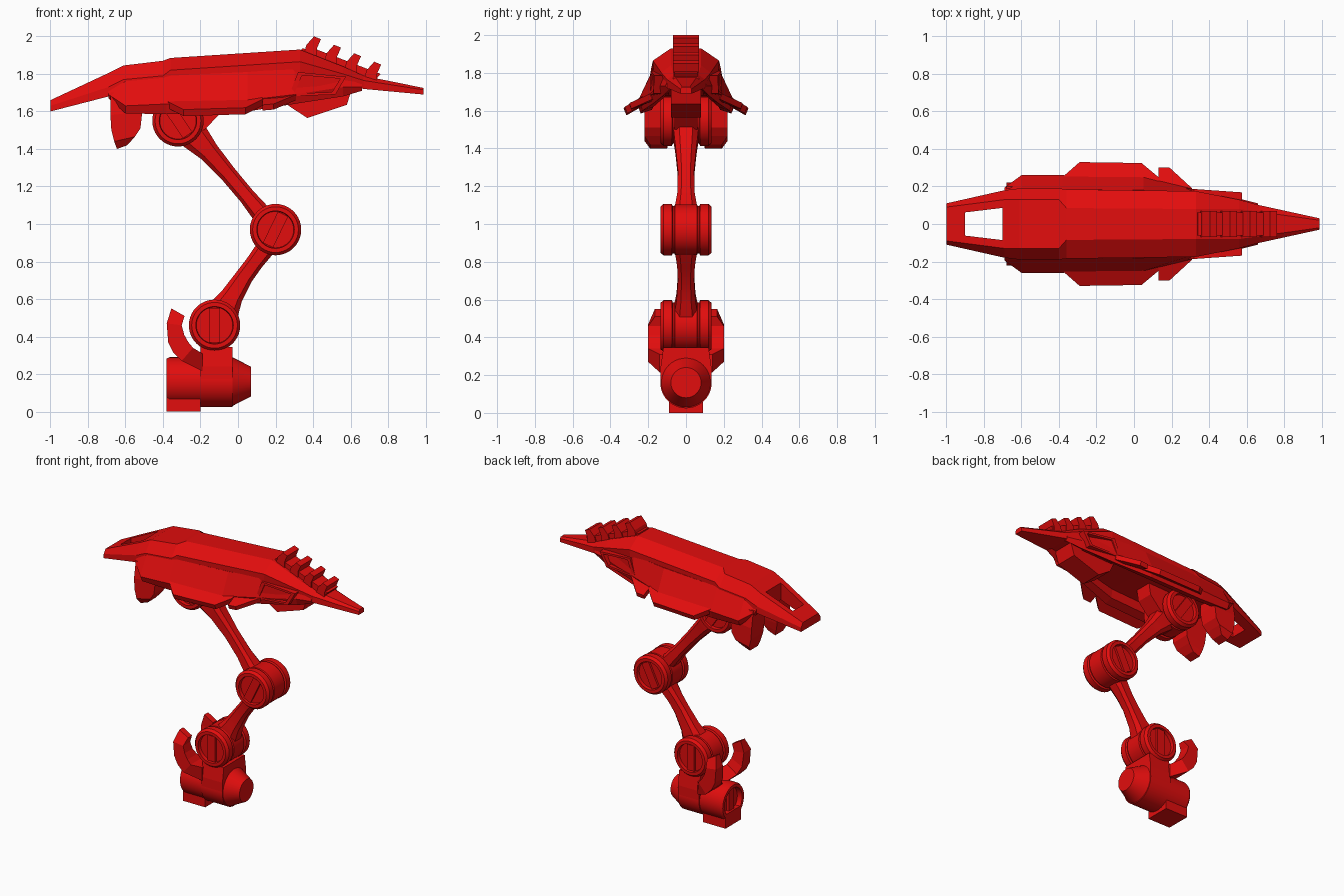
import bpy, bmesh, math
from mathutils import Vector

if "Cube" in bpy.data.objects:
    bpy.data.objects.remove(bpy.data.objects["Cube"])

red = bpy.data.materials.new("bright_red")
red.diffuse_color = (0.76, 0.004, 0.004, 1)
red.use_nodes = True
red.node_tree.nodes["Principled BSDF"].inputs["Base Color"].default_value = red.diffuse_color


def loft(name, rings, mirror=False, smooth=None):
    """Skin equal-sized rings of 3D points, cap both ends, optionally mirror across y."""
    bm = bmesh.new()
    for s in ((1, -1) if mirror else (1,)):
        vs = [[bm.verts.new((p[0], s * p[1], p[2])) for p in r] for r in rings]
        n = len(rings[0])
        for a, b in zip(vs, vs[1:]):
            for i in range(n):
                j = (i + 1) % n
                bm.faces.new((a[i], a[j], b[j], b[i]))
        bm.faces.new(vs[0])
        bm.faces.new(vs[-1])
    bmesh.ops.recalc_face_normals(bm, faces=bm.faces)
    me = bpy.data.meshes.new(name)
    bm.to_mesh(me)
    bm.free()
    me.materials.append(red)
    ob = bpy.data.objects.new(name, me)
    bpy.context.collection.objects.link(ob)
    if smooth:
        bpy.ops.object.select_all(action='DESELECT')
        ob.select_set(True)
        bpy.context.view_layer.objects.active = ob
        bpy.ops.object.shade_smooth_by_angle(angle=math.radians(smooth))
    return ob


def slab(name, xz, y0, y1, mirror=False):
    return loft(name, [[(x, y, z) for x, z in xz] for y in (y0, y1)], mirror)


def plate(name, pts, off):
    return loft(name, [pts, [tuple(Vector(p) + Vector(off)) for p in pts]], True)


def lathe(name, prof, c, axis, n=40):
    rings = []
    for r, h in prof:
        ring = []
        for i in range(n):
            a = 2 * math.pi * i / n
            u, v = r * math.cos(a), r * math.sin(a)
            ring.append((c[0] + h, c[1] + u, c[2] + v) if axis == 'x'
                        else (c[0] + u, c[1] + h, c[2] + v))
        rings.append(ring)
    return loft(name, rings, smooth=25)


def hull(name, secs):
    """Symmetric hull: every section is x plus the right half outline, top to bottom."""
    rings = []
    for x, half in secs:
        rings.append([(x, y, z) for y, z in half] + [(x, -y, z) for y, z in reversed(half)])
    return loft(name, rings)


def joint(name, x, z, tilt):
    """Three-disc hinge with recessed caps and a bar across each cap."""
    half = [(.125, .062), (.125, .07), (.137, .075), (.137, .118), (.122, .136),
            (.1, .136), (.097, .112), (.01, .112)]
    prof = [(r, -h) for r, h in reversed(half)] + [(.134, -.058), (.134, .058)] + half
    lathe(name, prof, (x, 0, z), 'y')
    c, s = math.cos(tilt), math.sin(tilt)
    bar = [(x + u * c - v * s, z + u * s + v * c)
           for u, v in ((-.03, -.092), (.03, -.092), (.03, .092), (-.03, .092))]
    slab(name + "_cap_bar", bar, .1, .127, True)


def arm(name, a, b, stations):
    """Waisted eight-sided strut between two hinges: (t, half width, half depth, offset)."""
    a, b = Vector((a[0], 0, a[1])), Vector((b[0], 0, b[1]))
    d = (b - a).normalized()
    n = Vector((-d.z, 0, d.x))
    rings = []
    for t, w, y, o in stations:
        m = a.lerp(b, t) + n * o
        rings.append([tuple(m + n * w * p + Vector((0, y * q, 0))) for p, q in
                      ((1, .55), (.6, 1), (-.6, 1), (-1, .55), (-1, -.55), (-.6, -1), (.6, -1), (1, -.55))])
    loft(name, rings, smooth=25)


def guard(name, stations):
    """Pair of curved prongs: (outer x, z, inner x, z, inner y, outer y)."""
    loft(name, [[(a, y0, b), (a, y1, b), (c, y1, d), (c, y0, d)]
                for a, b, c, d, y0, y1 in stations], True)


# Base: foot, motor drum, neck and curved guard
slab("foot", [(-.38, 0), (-.2, 0), (-.2, .1), (-.38, .1)], -.09, .09)
lathe("base_drum", [(.01, -.345), (.095, -.345), (.1, -.38), (.122, -.38), (.13, -.365), (.13, -.2),
                    (.136, -.2), (.136, -.03), (.13, -.03), (.08, .068), (.01, .068)], (0, 0, .16), 'x')
loft("base_drum_bar", [[(x, -.03, .07), (x, .03, .07), (x, .03, .25), (x, -.03, .25)] for x in (-.365, -.33)])
loft("base_neck", [[(x, y, z) for y, z in ((-.135, .16), (.135, .16), (.135, .24), (.12, .345),
                                           (-.12, .345), (-.135, .24))] for x in (-.2, -.03)])
guard("base_guard", [(-.19, .215, -.19, .31, 0, .14), (-.3, .27, -.24, .34, 0, .2),
                     (-.345, .315, -.265, .37, .09, .2), (-.372, .37, -.287, .41, .11, .2),
                     (-.38, .47, -.3, .46, .12, .2), (-.355, .55, -.285, .51, .12, .165)])

# Arm: three hinges and two waisted struts
low, mid, top = (-.125, .46), (.2, .97), (-.32, 1.55)
joint("base_hinge", *low, 0)
joint("elbow_hinge", *mid, -.45)
joint("shoulder_hinge", *top, .6)
arm("lower_arm", low, mid, [(0, .1, .058, 0), (.15, .085, .064, 0), (.3, .06, .05, .005),
                            (.5, .048, .043, .006), (.65, .046, .047, 0), (.85, .052, .062, -.01), (1, .06, .058, 0)])
arm("upper_arm", top, mid, [(0, .1, .058, 0), (.15, .08, .066, .01), (.3, .056, .055, .012),
                            (.5, .045, .043, .01), (.7, .044, .046, .005), (.85, .052, .062, 0), (1, .06, .058, 0)])

# Top shell: upper cover running from nose to tail spike
cover = hull("upper_cover", [
    (-1, [(.09, 1.66), (.11, 1.63), (.11, 1.60)]),
    (-.69, [(.13, 1.805), (.18, 1.73), (.18, 1.68)]),
    (-.61, [(.13, 1.845), (.19, 1.77), (.19, 1.72)]),
    (-.4, [(.13, 1.87), (.19, 1.79), (.19, 1.74)]),
    (-.36, [(.085, 1.885), (.185, 1.82), (.185, 1.76)]),
    (.33, [(.08, 1.93), (.175, 1.865), (.17, 1.8)]),
    (.56, [(.08, 1.84), (.13, 1.80), (.12, 1.75)]),
    (.67, [(.065, 1.79), (.1, 1.765), (.1, 1.72)]),
    (.99, [(.02, 1.725), (.03, 1.715), (.03, 1.69)])])

# Window cut through the nose
cutter = loft("nose_window_cutter", [[(-.9, -.062, z), (-.9, .062, z), (-.7, .086, z), (-.7, -.086, z)]
                                     for z in (1.4, 2.1)])
mod = cover.modifiers.new("window", 'BOOLEAN')
mod.operation, mod.solver, mod.object = 'DIFFERENCE', 'EXACT', cutter
bpy.context.view_layer.objects.active = cover
bpy.ops.object.modifier_apply(modifier=mod.name)
bpy.data.objects.remove(cutter)

# Lower body with a recessed underside
hull("lower_body", [(x, [(a, za), (b, zb), (c, zc), (c * .75, zc + .02), (c * .7, zc + d)])
                    for x, a, za, b, zb, c, zc, d in (
    (-.69, .16, 1.73, .195, 1.69, .17, 1.67, .03),
    (-.6, .185, 1.77, .26, 1.63, .24, 1.59, .07),
    (-.38, .185, 1.79, .26, 1.64, .24, 1.585, .08),
    (.05, .18, 1.81, .25, 1.66, .23, 1.60, .08),
    (.3, .17, 1.83, .19, 1.69, .17, 1.64, .06),
    (.56, .12, 1.78, .135, 1.73, .12, 1.68, .04),
    (.66, .1, 1.75, .11, 1.73, .09, 1.71, .015))])

# Side wings
plate("front_wing", [(-.4, .21, 1.68), (-.37, .26, 1.65), (-.29, .33, 1.61), (.04, .325, 1.62),
                     (.13, .25, 1.665), (.13, .2, 1.69)], (0, -.015, -.035))
plate("rear_wing", [(.13, .18, 1.69), (.13, .3, 1.635), (.19, .3, 1.64), (.31, .19, 1.69),
                    (.31, .14, 1.7)], (0, -.01, -.03))

# Side intakes: raised flank with a sloping recess
out = [(.27, 1.68), (.32, 1.81), (.575, 1.785), (.52, 1.69)]
small = [(.425 + (x - .425) * .8, 1.742 + (z - 1.742) * .75) for x, z in out]
face_y = lambda x: .19 - (x - .27) * .07
loft("side_intake", [[(x, .09, z) for x, z in out], [(x, face_y(x), z) for x, z in out],
                     [(x, face_y(x), z) for x, z in small],
                     [(x, face_y(x) - .003 - (x - .3) * .16, z) for x, z in small]], True)

# Keel under the tail and mount over the shoulder
slab("tail_keel", [(.24, 1.7), (.27, 1.63), (.37, 1.565), (.58, 1.635), (.61, 1.73)], -.08, .08)
slab("shoulder_mount", [(-.46, 1.72), (-.46, 1.6), (-.32, 1.5), (-.18, 1.5), (-.09, 1.595), (-.07, 1.72)],
     -.062, .062)

# Curved guard in front of the shoulder
guard("shoulder_guard", [(-.68, 1.7, -.51, 1.7, .07, .2), (-.68, 1.58, -.51, 1.6, .07, .22),
                         (-.675, 1.5, -.52, 1.51, .08, .22), (-.66, 1.44, -.55, 1.465, .09, .22),
                         (-.645, 1.4, -.59, 1.42, .1, .19)])

# Stepped ridge on the tail
slab("ridge_base", [(.33, 1.88), (.34, 1.935), (.42, 1.93), (.76, 1.8), (.7, 1.73)], -.06, .06)
for i in range(4):
    x, z = .107 * i, -.045 * i
    slab("ridge_tooth_%d" % (i + 1), [(.345 + x, 1.89 + z), (.365 + x, 1.955 + z), (.405 + x, 2.0 + z),
                                      (.442 + x, 1.985 + z), (.42 + x, 1.935 + z), (.42 + x, 1.88 + z)], -.068, .068)
